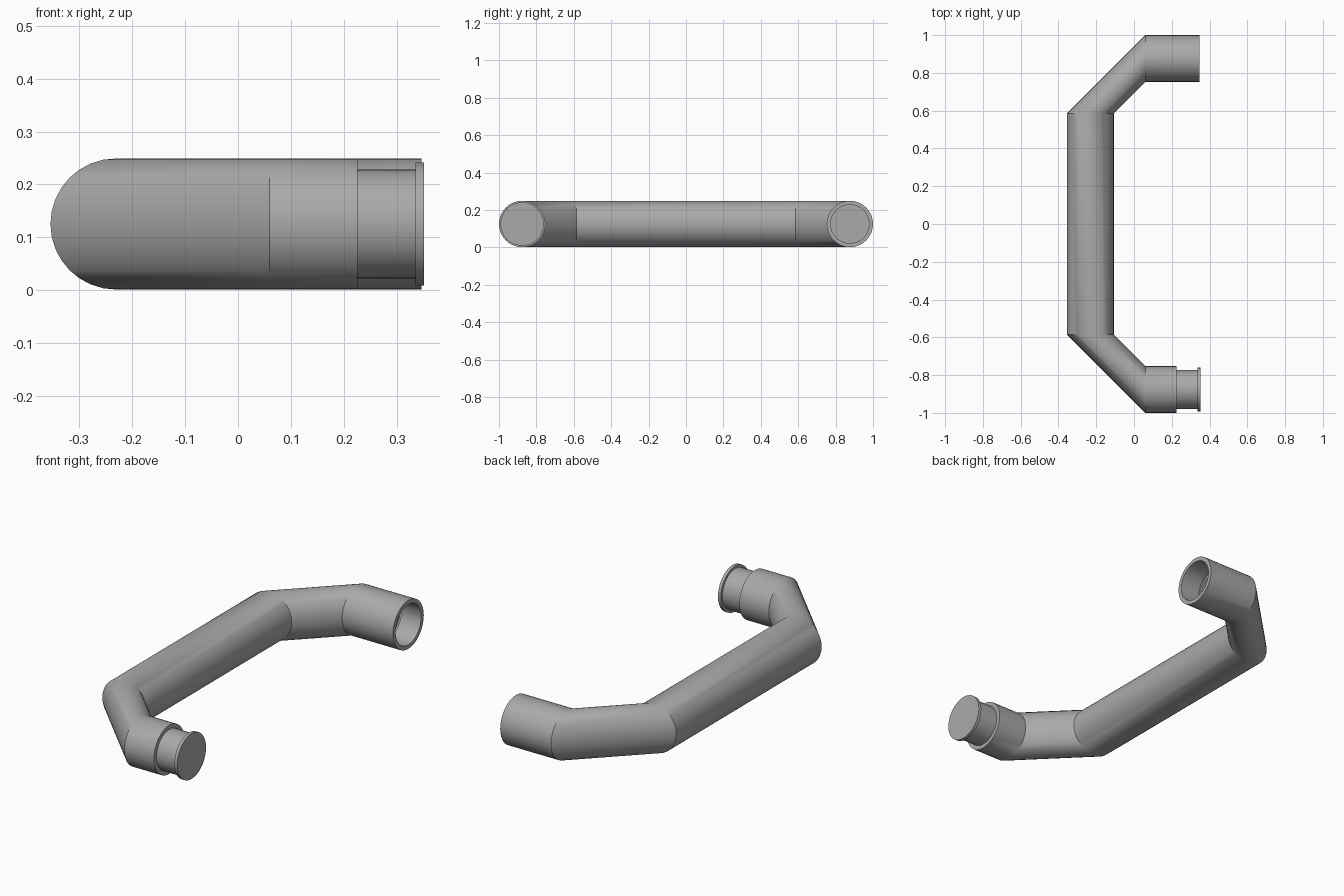
import bpy, bmesh, math
from mathutils import Vector

cube = bpy.data.objects.get("Cube")
if cube:
    bpy.data.objects.remove(cube, do_unlink=True)

SIDES = 32
R = 0.124          # pipe radius
BORE = 0.103       # socket bore and spigot radius
RIM = 0.116        # spigot rim and matching socket groove radius
Z = 0.125          # height of the pipe axis
LEG_Y = 0.876      # axis of the two short legs
MID_X = -0.231     # axis of the long middle run

grey = bpy.data.materials.new("plastic grey")
grey.use_nodes = True
colour = (0.4, 0.4, 0.4, 1)
grey.diffuse_color = colour
grey.node_tree.nodes["Principled BSDF"].inputs["Base Color"].default_value = colour


def loft(name, rings, cap_start=False, cap_end=False):
    """Skin vertical circles; each ring is (x, y, outward direction, radius)."""
    bm = bmesh.new()
    loops = []
    for x, y, out, r in rings:
        loop = []
        for i in range(SIDES):
            a = math.tau * i / SIDES
            side = Vector((out[0], out[1], 0)) * (r * math.cos(a))
            loop.append(bm.verts.new(Vector((x, y, Z + r * math.sin(a))) + side))
        loops.append(loop)
    for a, b in zip(loops, loops[1:]):
        for i in range(SIDES):
            j = (i + 1) % SIDES
            bm.faces.new((a[i], a[j], b[j], b[i]))
    if cap_start:
        bm.faces.new(loops[0])
    if cap_end:
        bm.faces.new(loops[-1])
    bmesh.ops.recalc_face_normals(bm, faces=bm.faces)
    mesh = bpy.data.meshes.new(name)
    bm.to_mesh(mesh)
    bm.free()
    mesh.materials.append(grey)
    obj = bpy.data.objects.new(name, mesh)
    bpy.context.collection.objects.link(obj)
    bpy.ops.object.select_all(action='DESELECT')
    obj.select_set(True)
    bpy.context.view_layer.objects.active = obj
    bpy.ops.object.shade_smooth_by_angle(angle=math.radians(30))
    return obj


BACK, FRONT, RIGHT = (0, 1), (0, -1), (-1, 0)


def back(x, r):
    return (x, LEG_Y, BACK, r)


def front(x, r):
    return (x, -LEG_Y, FRONT, r)


# One closed skin: socket, back elbow, long run, front elbow, spigot and rim
loft("connector_pipe", [
    # socket floor, groove and bore
    back(0.205, BORE), back(0.22, BORE), back(0.22, RIM),
    back(0.235, RIM), back(0.235, BORE), back(0.347, BORE),
    # outer pipe
    back(0.347, R), back(0.06, R),
    (MID_X, 0.585, RIGHT, R), (MID_X, -0.585, RIGHT, R),
    front(0.06, R), front(0.226, R),
    # spigot and rim
    front(0.226, BORE), front(0.336, BORE),
    front(0.336, RIM), front(0.352, RIM),
], cap_start=True, cap_end=True)
